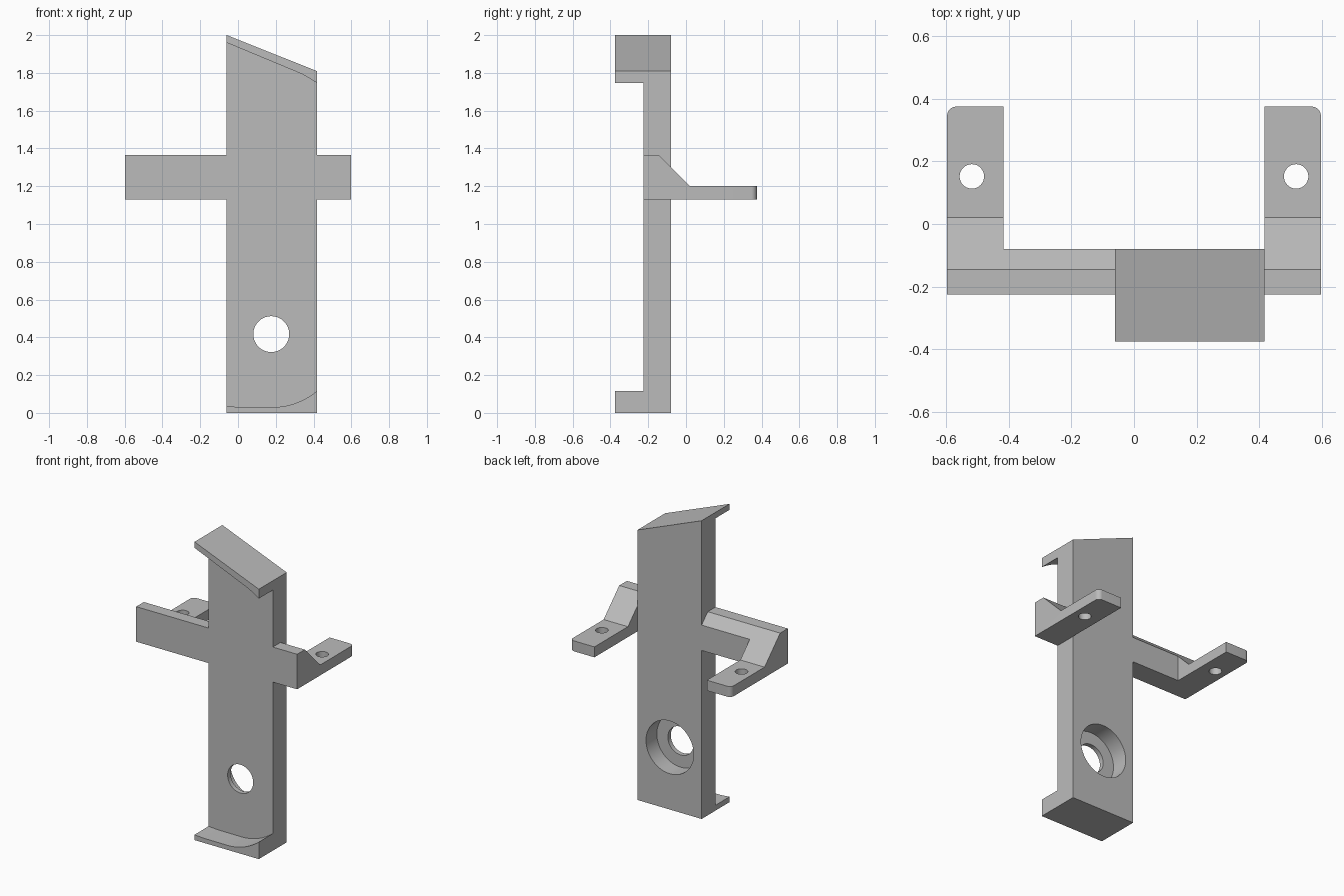
import bpy
import bmesh
import math
from mathutils import Matrix, Vector

if "Cube" in bpy.data.objects:
    bpy.data.objects.remove(bpy.data.objects["Cube"], do_unlink=True)

GREY = (0.5, 0.5, 0.5, 1.0)
mat = bpy.data.materials.new("plain grey")
mat.use_nodes = True
mat.diffuse_color = GREY
mat.node_tree.nodes["Principled BSDF"].inputs["Base Color"].default_value = GREY


def add_object(name, bm):
    bmesh.ops.recalc_face_normals(bm, faces=bm.faces)
    mesh = bpy.data.meshes.new(name)
    bm.to_mesh(mesh)
    bm.free()
    mesh.materials.append(mat)
    obj = bpy.data.objects.new(name, mesh)
    bpy.context.collection.objects.link(obj)
    return obj


def prism(points, axis, start, end):
    """Extrude an outline: (x, z) along y, or (y, z) along x."""
    bm = bmesh.new()
    place = (lambda a, b: (a, start, b)) if axis == "y" else (lambda a, b: (start, a, b))
    face = bm.faces.new([bm.verts.new(place(a, b)) for a, b in points])
    offset = Vector((0, end - start, 0)) if axis == "y" else Vector((end - start, 0, 0))
    grown = bmesh.ops.extrude_face_region(bm, geom=[face])["geom"]
    verts = [g for g in grown if isinstance(g, bmesh.types.BMVert)]
    bmesh.ops.translate(bm, verts=verts, vec=offset)
    return bm


def cylinder(name, center, radius, depth, axis):
    bm = bmesh.new()
    turn = Matrix.Rotation(math.radians(90), 4, "X") if axis == "y" else Matrix()
    bmesh.ops.create_cone(bm, cap_ends=True, segments=64, radius1=radius, radius2=radius,
                          depth=depth, matrix=Matrix.Translation(center) @ turn)
    return add_object(name, bm)


def combine(body, tool, operation):
    """Apply a boolean, then discard the tool."""
    mod = body.modifiers.new(operation.lower(), "BOOLEAN")
    mod.operation = operation
    mod.solver = "EXACT"
    mod.object = tool
    bpy.context.view_layer.objects.active = body
    bpy.ops.object.modifier_apply(modifier=mod.name)
    bpy.data.objects.remove(tool, do_unlink=True)


LEFT, RIGHT = 0.417, -0.06          # sides of the upright
FRONT, BACK, LIP = -0.226, -0.08, -0.375
TOP = [(LEFT, 1.81), (RIGHT, 2.0)]  # slanted top edge

# Upright plate
bracket = add_object("bracket", prism([(RIGHT, 0), (LEFT, 0)] + TOP, "y", FRONT, BACK))

# Top lip, thickening in a curve towards the left side
under = [(RIGHT, 1.96), (0.30, 1.81), (0.34, 1.793), (0.38, 1.771), (LEFT, 1.747)]
combine(bracket, add_object("top_lip", prism(under + TOP, "y", LIP, FRONT)), "UNION")

# Bottom lip, sweeping up in an arc towards the left side
R, X0 = 0.373, 0.18
sweep = []
for i in range(13):
    x = LEFT + (X0 - LEFT) * i / 12
    sweep.append((x, 0.03 + R - math.sqrt(R * R - (x - X0) ** 2)))
outline = [(RIGHT, 0), (LEFT, 0)] + sweep + [(0, 0.031), (RIGHT, 0.036)]
combine(bracket, add_object("bottom_lip", prism(outline, "y", LIP, FRONT)), "UNION")

# Crossbar on the right, reaching out to the arm
bar = [(FRONT, 1.13), (FRONT, 1.365), (-0.145, 1.365), (BACK, 1.3), (BACK, 1.13)]
combine(bracket, add_object("crossbar", prism(bar, "x", -0.418, RIGHT)), "UNION")

# Mirrored arms with a sloped gusset, rounded outer corner and screw hole
INNER, OUTER, REAR = 0.417, 0.597, 0.375
arm = [(FRONT, 1.13), (FRONT, 1.365), (-0.145, 1.365), (0.02, 1.2), (REAR, 1.2), (REAR, 1.13)]
for side, name in ((1, "left"), (-1, "right")):
    bm = prism(arm, "x", side * INNER, side * OUTER)
    corner = [e for e in bm.edges
              if all(abs(v.co.x - side * OUTER) < 1e-4 and v.co.y > REAR - 1e-4 for v in e.verts)]
    bmesh.ops.bevel(bm, geom=corner, offset=0.03, segments=8, profile=0.5, affect="EDGES")
    combine(bracket, add_object(name + "_arm", bm), "UNION")
    hole = cylinder(name + "_screw_hole", (side * 0.518, 0.152, 1.16), 0.039, 0.3, "z")
    combine(bracket, hole, "DIFFERENCE")

# Through hole with a wide counterbore from the back
combine(bracket, cylinder("through_hole", (0.176, -0.15, 0.417), 0.095, 0.6, "y"), "DIFFERENCE")
combine(bracket, cylinder("counterbore", (0.176, -0.095, 0.417), 0.177, 0.2, "y"), "DIFFERENCE")

# Smooth curved walls, keep hard edges
bpy.ops.object.select_all(action="DESELECT")
bracket.select_set(True)
bpy.context.view_layer.objects.active = bracket
bpy.ops.object.shade_smooth_by_angle(angle=math.radians(30))
